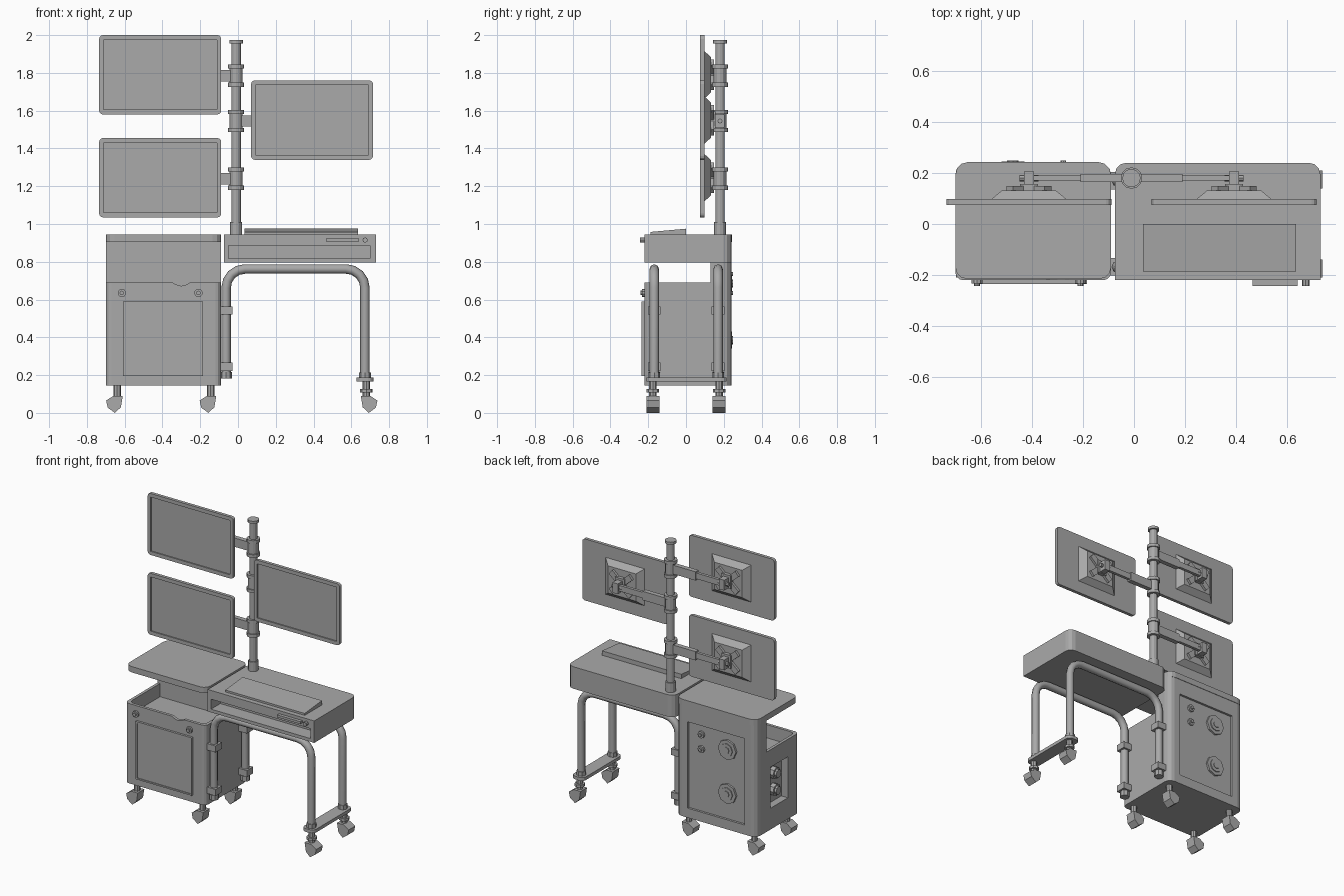
import bpy, bmesh, math
from mathutils import Vector, Matrix

if "Cube" in bpy.data.objects:
    bpy.data.objects.remove(bpy.data.objects["Cube"], do_unlink=True)

grey = bpy.data.materials.new("plain grey")
grey.use_nodes = True
COLOUR = (0.4, 0.4, 0.4, 1)
grey.diffuse_color = COLOUR
grey.node_tree.nodes["Principled BSDF"].inputs["Base Color"].default_value = COLOUR


def finish(name, bm):
    bmesh.ops.recalc_face_normals(bm, faces=bm.faces)
    mesh = bpy.data.meshes.new(name)
    bm.to_mesh(mesh)
    bm.free()
    mesh.materials.append(grey)
    ob = bpy.data.objects.new(name, mesh)
    bpy.context.scene.collection.objects.link(ob)
    return ob


def prism(name, pts, axis, a, b):
    """Extrude a 2D outline along an axis from a to b."""
    place = {"x": lambda u, v: (a, u, v), "y": lambda u, v: (u, a, v),
             "z": lambda u, v: (u, v, a)}[axis]
    bm = bmesh.new()
    face = bm.faces.new([bm.verts.new(place(u, v)) for u, v in pts])
    out = bmesh.ops.extrude_face_region(bm, geom=[face])["geom"]
    step = Vector([b - a if axis == k else 0 for k in "xyz"])
    bmesh.ops.translate(bm, vec=step, verts=[g for g in out if isinstance(g, bmesh.types.BMVert)])
    return finish(name, bm)


def rounded(u0, u1, v0, v1, low, high, steps=3):
    """Rectangle outline with separate corner radii on its low-v and high-v sides."""
    pts = []
    for u, v, su, sv, start in ((u1, v1, -1, -1, 0), (u0, v1, 1, -1, 90),
                                (u0, v0, 1, 1, 180), (u1, v0, -1, 1, 270)):
        r = high if sv < 0 else low
        if r == 0:
            pts.append((u, v))
            continue
        for i in range(steps + 1):
            t = math.radians(start + 90 * i / steps)
            pts.append((u + su * r + r * math.cos(t), v + sv * r + r * math.sin(t)))
    return pts


def box(name, x0, x1, y0, y1, z0, z1):
    return prism(name, [(x0, y0), (x1, y0), (x1, y1), (x0, y1)], "z", z0, z1)


def cylinder(name, centre, r, length, axis="z", sides=12, r2=None):
    bm = bmesh.new()
    turn = {"x": Matrix.Rotation(math.pi / 2, 4, "Y"), "z": Matrix(),
            "y": Matrix.Rotation(-math.pi / 2, 4, "X")}[axis]
    bmesh.ops.create_cone(bm, cap_ends=True, segments=sides, radius1=r, radius2=r2 or r,
                          depth=length, matrix=Matrix.Translation(centre) @ turn)
    return finish(name, bm)


def bake(ob):
    """Replace the mesh of an object with its evaluated result."""
    graph = bpy.context.evaluated_depsgraph_get()
    mesh = bpy.data.meshes.new_from_object(ob.evaluated_get(graph))
    ob.modifiers.clear()
    ob.data = mesh


def cut(ob, *cutters):
    for c in cutters:
        m = ob.modifiers.new("cut", "BOOLEAN")
        m.operation, m.solver, m.object = "DIFFERENCE", "EXACT", c
        bake(ob)
        bpy.data.objects.remove(c, do_unlink=True)


def tube(name, path, r):
    curve = bpy.data.curves.new(name, "CURVE")
    curve.dimensions = "3D"
    curve.bevel_depth, curve.bevel_resolution, curve.use_fill_caps = r, 2, True
    line = curve.splines.new("POLY")
    line.points.add(len(path) - 1)
    for p, co in zip(line.points, path):
        p.co = (*co, 1)
    helper = bpy.data.objects.new(name + "_path", curve)
    bpy.context.scene.collection.objects.link(helper)
    graph = bpy.context.evaluated_depsgraph_get()
    mesh = bpy.data.meshes.new_from_object(helper.evaluated_get(graph))
    bpy.data.objects.remove(helper, do_unlink=True)
    mesh.materials.clear()
    mesh.materials.append(grey)
    ob = bpy.data.objects.new(name, mesh)
    bpy.context.scene.collection.objects.link(ob)
    return ob


# Cabinet: open front tub with a tall column behind it
cabinet = prism("cabinet", rounded(-0.7, -0.09, -0.22, 0.24, 0.03, 0.045), "z", 0.145, 0.905)
cut(cabinet,
    box("cut_step", -0.8, 0, -0.4, 0.13, 0.69, 1),
    prism("cut_tub", rounded(-0.68, -0.11, -0.2, 0.13, 0.03, 0), "z", 0.6, 0.8),
    box("cut_back", -0.61, -0.18, 0.225, 0.3, 0.21, 0.8),
    box("cut_side", -0.8, -0.65, -0.1, 0.09, 0.29, 0.57),
    prism("cut_notch", [(-0.36, 0.7), (-0.33, 0.68), (-0.3, 0.672), (-0.27, 0.68), (-0.24, 0.7)],
          "y", -0.3, -0.1))
prism("cabinet_lid", rounded(-0.7, -0.09, -0.215, 0.243, 0.045, 0.05), "z", 0.905, 0.945)

# Cabinet door, latches and knobs
door = box("door", -0.61, -0.185, -0.235, -0.215, 0.195, 0.59)
cut(door, box("cut_door", -0.6, -0.195, -0.3, -0.23, 0.205, 0.58))
for x in (-0.615, -0.21):
    cylinder("latch", (x, -0.225, 0.635), 0.022, 0.016, "y", 10)
    cylinder("latch_pin", (x, -0.234, 0.635), 0.012, 0.016, "y", 8)
for z in (0.385, 0.685):
    cylinder("back_dial_rim", (-0.475, 0.231, z), 0.068, 0.014, "y", 8)
    cylinder("back_dial", (-0.475, 0.238, z), 0.045, 0.012, "y", 8)
    cylinder("back_dial_hub", (-0.475, 0.241, z), 0.022, 0.014, "y", 8)
for z in (0.635, 0.735):
    cylinder("back_socket", (-0.277, 0.231, z), 0.024, 0.014, "y", 8)
    cylinder("back_pin", (-0.277, 0.238, z), 0.011, 0.022, "y", 8)
for z in (0.375, 0.49):
    cylinder("side_knob", (-0.665, -0.005, z), 0.04, 0.035, "x", 8)
    cylinder("side_knob_cap", (-0.687, -0.005, z), 0.028, 0.02, "x", 8)


# Casters
def caster(x, y, side, top):
    outline = [(-0.058, 0.065), (-0.05, 0.028), (-0.012, 0), (0.02, 0.03), (0.03, 0.09), (-0.02, 0.09)]
    prism("caster_wheel", [(x + side * u, v) for u, v in outline], "y", y - 0.035, y + 0.035)
    cylinder("caster_stem", (x, y, (0.07 + top) / 2), 0.02, top - 0.07, sides=8)


for y in (-0.175, 0.175):
    for x in (-0.64, -0.145):
        caster(x, y, 1, 0.15)
    caster(0.68, y, -1, 0.17)
    cylinder("caster_nut", (0.68, y, 0.118), 0.033, 0.018, sides=8)

# Desk box with a shallow front bay
desk = prism("desk", rounded(-0.075, 0.73, -0.22, 0.24, 0, 0.045), "z", 0.795, 0.945)
cut(desk, box("cut_bay", -0.05, 0.7, -0.3, -0.12, 0.817, 0.885))
box("front_tray", 0.465, 0.64, -0.242, -0.2, 0.908, 0.924)
cylinder("front_knob", (0.673, -0.23, 0.915), 0.014, 0.025, "y", 8)
keyboard = [(-0.187, 0.94), (0.0, 0.94), (0.0, 0.975), (-0.187, 0.958)]
prism("keyboard", keyboard, "x", 0.035, 0.635)

# Bent tube legs, clamps to the cabinet and foot plate
for y in (-0.168, 0.17):
    path, r = [(-0.063, y, 0.185)], 0.1
    for cx, start in ((-0.063 + r, 180), (0.672 - r, 90)):
        for i in range(5):
            t = math.radians(start - 22.5 * i)
            path.append((cx + r * math.cos(t), y, 0.762 - r + r * math.sin(t)))
    path.append((0.672, y, 0.175))
    tube("leg_frame", path, 0.025)
    cylinder("leg_end", (-0.063, y, 0.2), 0.03, 0.035, sides=8)
    cylinder("leg_collar", (0.672, y, 0.2), 0.031, 0.03, sides=8)
    for z in (0.542, 0.245):
        box("leg_clamp", -0.098, -0.028, y - 0.034, y + 0.034, z - 0.022, z + 0.022)
prism("foot_plate", rounded(0.627, 0.717, -0.21, 0.215, 0.03, 0.03), "z", 0.165, 0.187)

# Monitor pole
PX, PY = -0.01, 0.18
cylinder("pole", (PX, PY, 1.45), 0.025, 1.03)
cylinder("pole_base", (PX, PY, 0.975), 0.032, 0.07)
cylinder("pole_cap", (PX, PY, 1.965), 0.036, 0.018)


# Monitors with their arms; side is the direction in which the arm points
def monitor(side, z, arm_z):
    def span(a, b):
        return sorted((PX + side * a, PX + side * b))
    cx = PX + side * 0.402
    panel = prism("monitor", rounded(cx - 0.323, cx + 0.323, z - 0.21, z + 0.21, 0.02, 0.02),
                  "y", 0.075, 0.097)
    cut(panel, box("cut_screen", cx - 0.3, cx + 0.3, 0, 0.083, z - 0.185, z + 0.185))
    # Tapered back housing
    bm = bmesh.new()
    rings = [[bm.verts.new((cx + u * w, y, z + v * h)) for u, v in ((-1, -1), (1, -1), (1, 1), (-1, 1))]
             for y, w, h in ((0.095, 0.15, 0.128), (0.132, 0.105, 0.093))]
    for i in range(4):
        j = (i + 1) % 4
        bm.faces.new((rings[0][i], rings[0][j], rings[1][j], rings[1][i]))
    for ring in rings:
        bm.faces.new(ring)
    finish("monitor_back", bm)
    # Cross mount and swivel joint
    for tilt in (-1, 1):
        bar = box("mount_bar", -0.1, 0.1, 0.13, 0.148, -0.02, 0.02)
        bar.data.transform(Matrix.Translation((cx, 0, z)) @ Matrix.Rotation(tilt * 0.72, 4, "Y"))
    box("mount_hub", cx - 0.035, cx + 0.035, 0.13, 0.156, z - 0.045, z + 0.045)
    box("swivel", cx - 0.02, cx + 0.02, 0.145, 0.205, arm_z - 0.035, arm_z + 0.035)
    cylinder("swivel_pin", (cx, PY, arm_z), 0.013, 0.075, "x", 8)
    # Arm and pole collars
    a, b = span(0.02, 0.2)
    box("arm_sleeve", a, b, PY - 0.016, PY + 0.016, arm_z - 0.03, arm_z + 0.03)
    a, b = span(0.19, 0.39)
    box("arm", a, b, PY - 0.01, PY + 0.01, arm_z - 0.02, arm_z + 0.02)
    cylinder("arm_collar", (PX, PY, arm_z), 0.034, 0.1)
    for dz in (-0.048, 0.048):
        cylinder("collar_ring", (PX, PY, arm_z + dz), 0.042, 0.022)


monitor(-1, 1.79, 1.785)
monitor(-1, 1.245, 1.24)
monitor(1, 1.55, 1.545)
